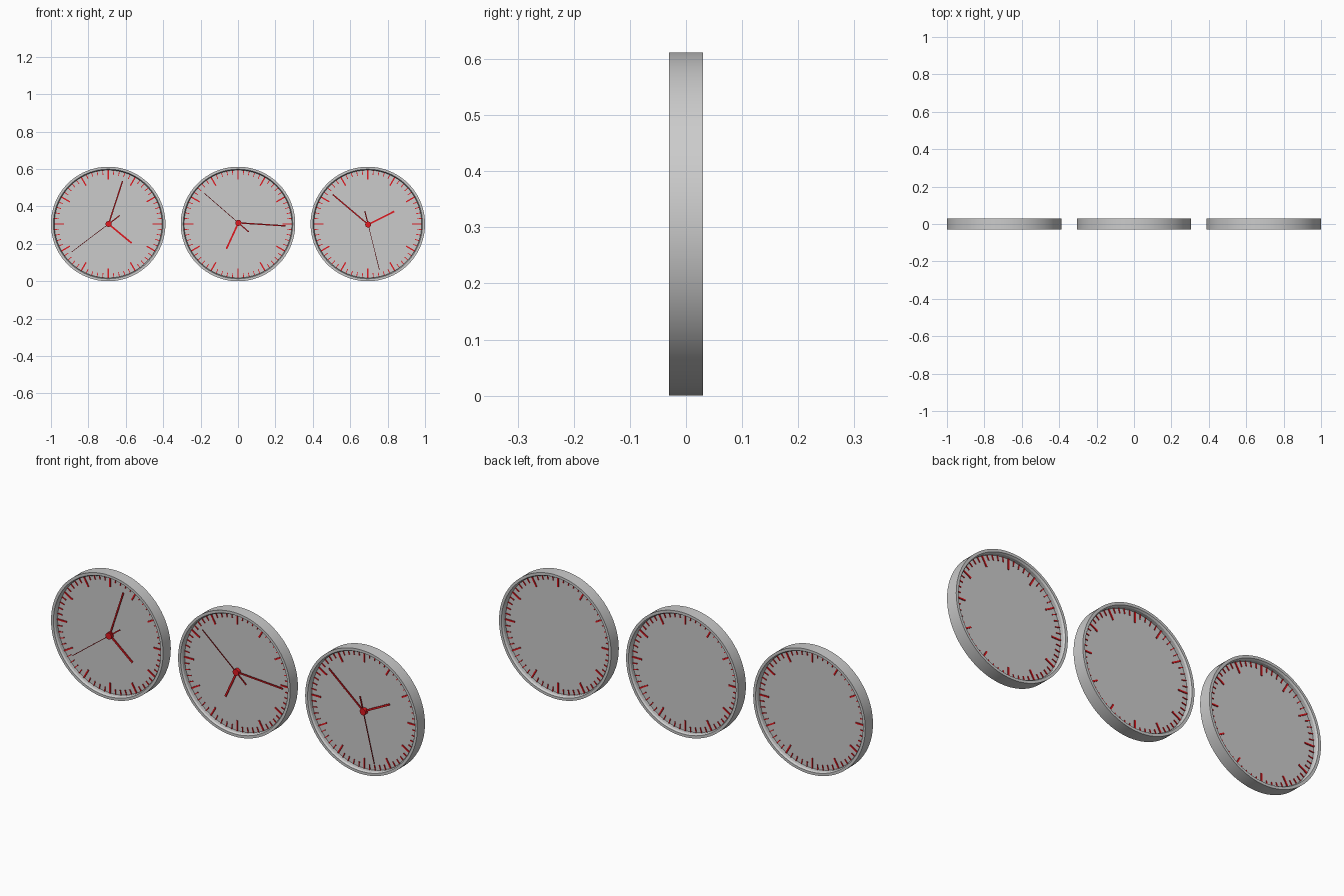
import bpy, bmesh, math
from mathutils import Matrix, Vector

if "Cube" in bpy.data.objects:
    bpy.data.objects.remove(bpy.data.objects["Cube"])

R, D, CZ, STEP = 0.306, 0.03, 0.306, 0.694
SEG = 96

red = bpy.data.materials.new("red")
red.diffuse_color = (0.75, 0.01, 0.015, 1)
red.use_nodes = True
red.node_tree.nodes["Principled BSDF"].inputs["Base Color"].default_value = red.diffuse_color


def make_object(name, bm, loc, mat=None, smooth=False):
    bmesh.ops.recalc_face_normals(bm, faces=bm.faces)
    me = bpy.data.meshes.new(name)
    bm.to_mesh(me)
    bm.free()
    ob = bpy.data.objects.new(name, me)
    bpy.context.collection.objects.link(ob)
    ob.location = loc
    if mat:
        me.materials.append(mat)
    if smooth:
        bpy.ops.object.select_all(action='DESELECT')
        ob.select_set(True)
        bpy.context.view_layer.objects.active = ob
        bpy.ops.object.shade_smooth_by_angle(angle=math.radians(30))
    return ob


def ring(bm, profile):
    """Closed (radius, y) profile turned about the y axis."""
    loops = []
    for i in range(SEG):
        a = 2 * math.pi * i / SEG
        loops.append([bm.verts.new((r * math.sin(a), y, r * math.cos(a))) for r, y in profile])
    n = len(profile)
    for i in range(SEG):
        p, q = loops[i], loops[(i + 1) % SEG]
        for j in range(n):
            k = (j + 1) % n
            bm.faces.new((p[j], q[j], q[k], p[k]))


def disc(bm, r, y0, y1, seg):
    m = Matrix.Translation((0, (y0 + y1) / 2, 0)) @ Matrix.Rotation(math.pi / 2, 4, 'X')
    bmesh.ops.create_cone(bm, cap_ends=True, segments=seg, radius1=r, radius2=r,
                          depth=y1 - y0, matrix=m)


def bar(bm, a, b, width, y0, y1):
    """Flat box from point a to point b in the dial plane."""
    a, b = Vector((a[0], 0, a[1])), Vector((b[0], 0, b[1]))
    d = b - a
    mid = (a + b) / 2 + Vector((0, (y0 + y1) / 2, 0))
    m = (Matrix.Translation(mid) @ Matrix.Rotation(math.atan2(d.x, d.z), 4, 'Y')
         @ Matrix.Diagonal((width, y1 - y0, d.length, 1)))
    bmesh.ops.create_cube(bm, size=1, matrix=m)


# name, hub height offset, hour tip, minute tip, second tip
clocks = [
    ("left", 0.0, (0.123, -0.102), (0.075, 0.230), (-0.198, -0.150)),
    ("middle", 0.006, (-0.064, -0.139), (0.251, -0.016), (-0.184, 0.160)),
    ("right", -0.003, (0.139, 0.070), (-0.190, 0.161), (0.060, -0.242)),
]

for i, (name, dz, hour, minute, second) in enumerate(clocks):
    loc = Vector(((i - 1) * STEP, 0, CZ))

    # case rim, open to front and back
    bm = bmesh.new()
    ring(bm, [(R, -D), (R, D), (0.293, D), (0.288, 0.022), (0.288, -0.022), (0.293, -D)])
    make_object(name + "_case", bm, loc, smooth=True)

    # dial plate
    bm = bmesh.new()
    disc(bm, 0.29, -0.004, 0.004, SEG)
    make_object(name + "_dial", bm, loc, smooth=True)

    # hour and minute marks, showing on both sides of the dial
    bm = bmesh.new()
    for t in range(60):
        a = math.radians(6 * t)
        s, c = math.sin(a), math.cos(a)
        inner, w = (0.237, 0.007) if t % 5 == 0 else (0.264, 0.004)
        bar(bm, (0.289 * s, 0.289 * c), (inner * s, inner * c), w, -0.008, 0.008)
    make_object(name + "_marks", bm, loc, red)

    # hands, stacked in front of the dial
    hub = loc + Vector((0.002, 0, dz))
    for part, tip, w, y in (("hour", hour, 0.009, -0.010), ("minute", minute, 0.007, -0.014)):
        bm = bmesh.new()
        bar(bm, (0, 0), tip, w, y - 0.002, y + 0.002)
        make_object(f"{name}_{part}_hand", bm, hub, red)
    bm = bmesh.new()
    tail = -0.3 * Vector(second)
    bar(bm, (0, 0), second, 0.003, -0.019, -0.016)
    bar(bm, (0, 0), tail, 0.006, -0.019, -0.016)
    make_object(name + "_second_hand", bm, hub, red)

    # hub
    bm = bmesh.new()
    disc(bm, 0.016, -0.022, -0.003, 32)
    make_object(name + "_hub", bm, hub, red, smooth=True)
